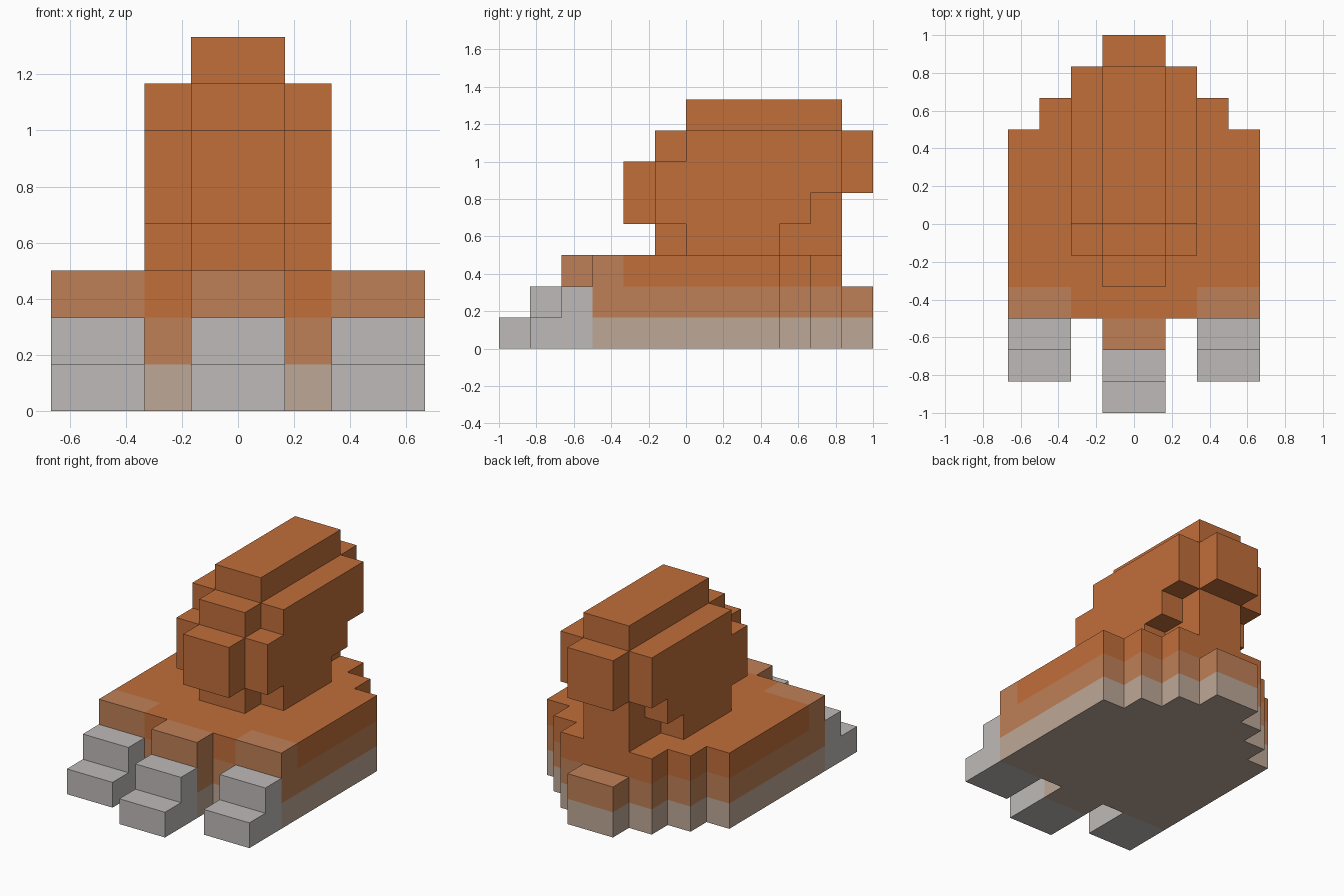
import bpy
import bmesh

cube = bpy.data.objects.get("Cube")
if cube:
    bpy.data.objects.remove(cube, do_unlink=True)

U = 1 / 6  # one block


def linear(c):
    c /= 255
    return c / 12.92 if c <= 0.04045 else ((c + 0.055) / 1.055) ** 2.4


def material(name, rgb):
    m = bpy.data.materials.new(name)
    col = (*[linear(c) for c in rgb], 1)
    m.diffuse_color = col
    m.use_nodes = True
    bsdf = m.node_tree.nodes["Principled BSDF"]
    bsdf.inputs["Base Color"].default_value = col
    bsdf.inputs["Roughness"].default_value = 0.9
    return m


ORANGE = material("orange fur", (193, 110, 58))
LIGHT = material("faded orange fur", (191, 128, 87))
TAN = material("pale tan fur", (190, 168, 151))
GREY = material("light grey", (190, 186, 184))


def prism(name, outline, axis, lo, hi, mat):
    """Extrude an outline in blocks: (y, z) along x, or (x, y) along z."""
    bm = bmesh.new()

    def place(p, d):
        return (d * U, p[0] * U, p[1] * U) if axis == "x" else (p[0] * U, p[1] * U, d * U)

    face = bm.faces.new([bm.verts.new(place(p, lo)) for p in outline])
    ext = bmesh.ops.extrude_face_region(bm, geom=[face], use_keep_orig=True)
    top = [v for v in ext["geom"] if isinstance(v, bmesh.types.BMVert)]
    step = (hi - lo) * U
    bmesh.ops.translate(bm, verts=top, vec=(step, 0, 0) if axis == "x" else (0, 0, step))
    bmesh.ops.recalc_face_normals(bm, faces=bm.faces)
    me = bpy.data.meshes.new(name)
    bm.to_mesh(me)
    bm.free()
    me.materials.append(mat)
    ob = bpy.data.objects.new(name, me)
    bpy.context.collection.objects.link(ob)
    return ob


def box(name, x0, x1, y0, y1, z0, z1, mat):
    return prism(name, [(x0, y0), (x1, y0), (x1, y1), (x0, y1)], "z", z0, z1, mat)


def mirrored(half):
    """Close a right-hand half outline across x = 0."""
    return half + [(-x, y) for x, y in reversed(half)]


# Body: two stepped layers with a tail block, and an orange back on top
rear = [(4, 3), (3, 3), (3, 4), (2, 4), (2, 5)]
lower = mirrored([(1, -4), (1, -3), (4, -3)] + rear + [(1, 5), (1, 6)])
prism("body_belly", lower, "z", 0, 1, TAN)
prism("body_middle", lower, "z", 1, 2, LIGHT)
prism("body_back", mirrored([(2, -3), (2, -2), (4, -2)] + rear), "z", 2, 3, ORANGE)
box("chest", -1, 1, -4, -3, 2, 3, LIGHT)

# Stepped feet: middle one reaches one block further
foot = [(0, 0), (2, 0), (2, 2), (1, 2), (1, 1), (0, 1)]
for name, x, y in (("right_foot", -3, -5), ("middle_foot", 0, -6), ("left_foot", 3, -5)):
    prism(name, [(y + a, b) for a, b in foot], "x", x - 1, x + 1, GREY)

# Upper part: a tall centre slice with a smaller slice on each side
centre = [(-1, 3), (5, 3), (5, 5), (6, 5), (6, 7), (5, 7), (5, 8), (0, 8),
          (0, 7), (-1, 7), (-1, 6), (-2, 6), (-2, 4), (-1, 4)]
prism("head_centre", centre, "x", -1, 1, ORANGE)
cheek = [(0, 3), (3, 3), (3, 4), (4, 4), (4, 5), (5, 5), (5, 7), (0, 7),
         (0, 6), (-1, 6), (-1, 4), (0, 4)]
for side, s in (("right", -1), ("left", 1)):
    prism(side + "_head_side", cheek, "x", s, 2 * s, ORANGE)
    x0, x1 = sorted((2 * s, 4 * s))
    box(side + "_shoulder", x0, x1, -3, -2, 2, 3, LIGHT)
